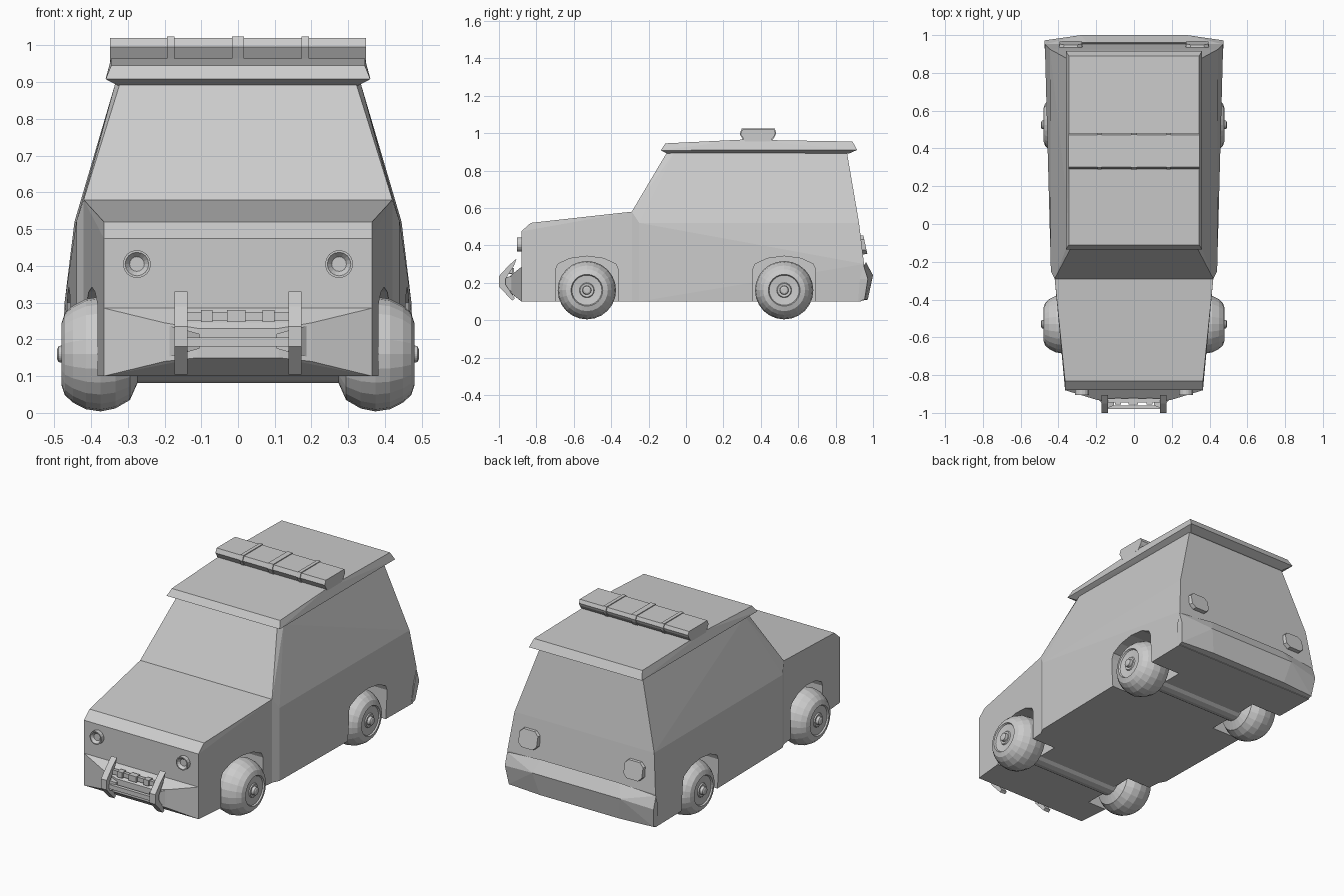
import bpy, bmesh, math
from mathutils import Matrix

if "Cube" in bpy.data.objects:
    bpy.data.objects.remove(bpy.data.objects["Cube"])


def finish(bm, name):
    bmesh.ops.recalc_face_normals(bm, faces=bm.faces)
    me = bpy.data.meshes.new(name)
    bm.to_mesh(me)
    bm.free()
    ob = bpy.data.objects.new(name, me)
    bpy.context.collection.objects.link(ob)
    return ob


def hull(name, pts, mirror=True):
    """Faceted convex shell; points are mirrored across x = 0."""
    bm = bmesh.new()
    for x, y, z in pts:
        bm.verts.new((x, y, z))
        if mirror:
            bm.verts.new((-x, y, z))
    res = bmesh.ops.convex_hull(bm, input=bm.verts)
    junk = [v for v in res["geom_interior"] if isinstance(v, bmesh.types.BMVert)]
    bmesh.ops.delete(bm, geom=junk, context='VERTS')
    bmesh.ops.dissolve_limit(bm, angle_limit=0.01, verts=bm.verts, edges=bm.edges)
    return finish(bm, name)


def prism(name, profile, x0, x1):
    """Side profile (y, z) extruded from x0 to x1."""
    bm = bmesh.new()
    f = bm.faces.new([bm.verts.new((x0, y, z)) for y, z in profile])
    ext = bmesh.ops.extrude_face_region(bm, geom=[f])["geom"]
    bmesh.ops.translate(bm, vec=(x1 - x0, 0, 0),
                        verts=[v for v in ext if isinstance(v, bmesh.types.BMVert)])
    return finish(bm, name)


def box(name, x0, x1, y0, y1, z0, z1):
    return prism(name, [(y0, z0), (y1, z0), (y1, z1), (y0, z1)], x0, x1)


def lathe(name, profile, matrix, steps=24):
    """Profile (distance along axis, radius) spun around local x."""
    bm = bmesh.new()
    vs = [bm.verts.new((a, 0, r)) for a, r in profile]
    es = [bm.edges.new(p) for p in zip(vs, vs[1:])]
    bmesh.ops.spin(bm, geom=vs + es, cent=(0, 0, 0), axis=(1, 0, 0),
                   angle=2 * math.pi, steps=steps)
    bmesh.ops.remove_doubles(bm, verts=bm.verts, dist=1e-4)
    bm.transform(matrix)
    return finish(bm, name)


def cut(target, cutter):
    mod = target.modifiers.new("arch", 'BOOLEAN')
    mod.operation, mod.solver, mod.object = 'DIFFERENCE', 'EXACT', cutter
    bpy.context.view_layer.objects.active = target
    bpy.ops.object.modifier_apply(modifier=mod.name)
    bpy.data.objects.remove(cutter)


# Bodywork
hood = hull("hood", [(.365, -.88, .10), (.365, -.88, .475), (.365, -.83, .52),
                     (.42, -.288, .58), (.42, -.288, .10)])
cabin = hull("cabin", [(.42, -.29, .10), (.42, -.29, .58), (.44, -.25, .10), (.44, -.25, .52),
                       (.32, -.10, .90), (.333, -.06, .90), (.325, .86, .90), (.445, .925, .52),
                       (.472, .952, .30), (.46, .935, .10)])
hull("roof", [(.325, -.10, .89), (.325, .87, .89), (.36, -.135, .908), (.36, .915, .91),
              (.345, -.11, .945), (.345, .30, .965), (.345, .89, .955)])
hull("rear_bumper", [(.474, .95, .29), (.25, .962, .31), (.28, 1.0, .24), (.474, .972, .22),
                     (.46, .955, .11), (.25, .972, .11), (.46, .92, .10), (.474, .93, .22)])
hull("front_bumper", [(.365, -.87, .10), (.365, -.88, .285), (.365, -.88, .10),
                      (.2, -.93, .245), (.2, -.93, .14), (.11, -.945, .23), (.11, -.945, .15)])

# Wheel arches, wheels and axles
arch = [(-.168, 0), (-.168, .27), (-.155, .30), (-.09, .33), (0, .342),
        (.09, .33), (.155, .30), (.168, .27), (.168, 0)]
tyre = [(-.10, 0), (-.10, .08), (-.08, .125), (-.04, .148), (0, .156), (.04, .15), (.075, .132),
        (.097, .112), (.106, .085), (.098, .08), (.094, .04), (.100, .036), (.098, .024),
        (.114, .022), (.118, .014), (.118, 0)]
for part, y, end in ((hood, -.53, "front"), (cabin, .525, "rear")):
    for s, side in ((1, "right"), (-1, "left")):
        cut(part, prism("arch_cutter", [(y + a, z) for a, z in arch], s * .262, s * .6))
        turn = Matrix.Translation((s * .374, y, .16)) @ Matrix.Diagonal((s, 1, 1, 1))
        lathe(f"{end}_{side}_wheel", tyre, turn)
    lathe(f"{end}_axle", [(-.3, 0), (-.3, .078), (.3, .078), (.3, 0)],
          Matrix.Translation((0, y, .16)), 16)

# Lamps and bull bar uprights
bar = [(-.905, .33), (-.95, .29), (-1.0, .235), (-1.0, .18), (-.93, .105),
       (-.915, .115), (-.965, .19), (-.965, .22), (-.92, .29)]
for s, side in ((1, "right"), (-1, "left")):
    lathe(f"{side}_headlight", [(-.02, .038), (.024, .038), (.024, .032), (.01, .02), (.01, 0)],
          Matrix.Translation((s * .275, -.88, .405)) @ Matrix.Rotation(-math.pi / 2, 4, 'Z'), 16)
    lamp = []
    for a, b in ((.065, .03), (.065, -.03), (.04, -.053), (-.04, -.053),
                 (-.065, -.03), (-.065, .03), (-.04, .053), (.04, .053)):
        y = .951 - b * .2
        lamp += [(s * .335 + a, y - .03, .403 + b), (s * .335 + a * .9, y + .008, .403 + b * .93)]
    hull(f"{side}_tail_light", lamp, mirror=False)
    prism(f"{side}_bull_bar_upright", bar, s * .137, s * .173)
    hull(f"{side}_bar_bracket", [(s * .14, -.975, .225), (s * .14, -.975, .165),
                                 (s * .105, -.96, .215), (s * .105, -.96, .175),
                                 (s * .2, -.92, .24), (s * .2, -.92, .15),
                                 (s * .105, -.93, .215), (s * .105, -.93, .175)], mirror=False)

# Bull bar cross members and clamps
box("lower_cross_bar", -.14, .14, -.98, -.96, .18, .205)
box("upper_cross_bar", -.14, .14, -.945, -.925, .25, .275)
for x in (-.085, -.005, .083):
    w = .025 if x == -.005 else .016
    box("cross_bar_clamp", x - w, x + w, -.955, -.92, .247, .28)

# Roof light bar with dividing ribs
light = [(.292, .995), (.302, 1.02), (.47, 1.02), (.478, 1.0), (.472, .985), (.45, .955), (.315, .955)]
prism("light_bar", light, -.348, .348)
for x, w in ((-.183, .01), (0, .016), (.183, .01)):
    rib = [(.385 + (y - .385) * 1.05, .99 + (z - .99) * 1.15) for y, z in light]
    prism("light_bar_rib", rib, x - w, x + w)
